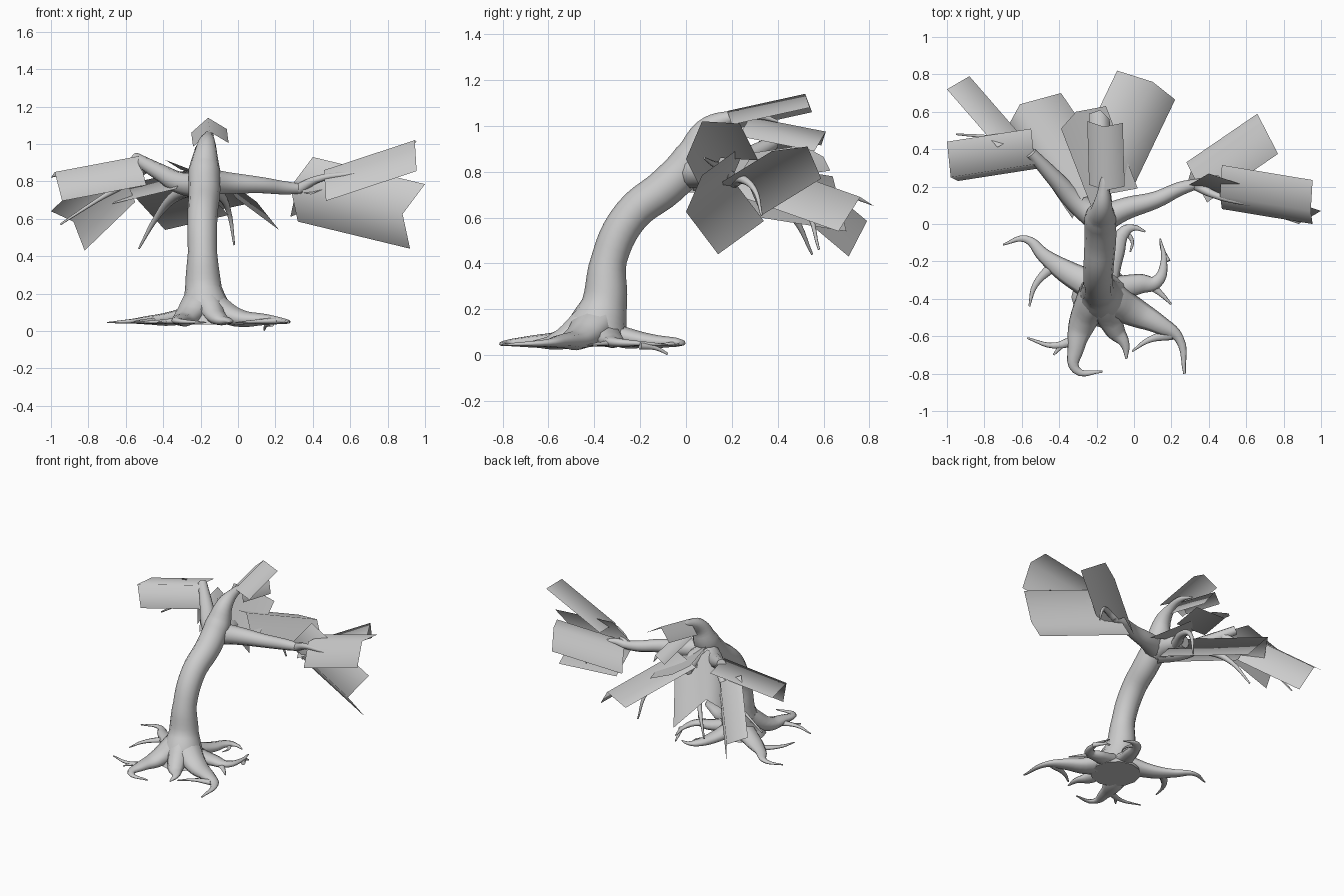
import bpy
from mathutils import Vector

if "Cube" in bpy.data.objects:
    bpy.data.objects.remove(bpy.data.objects["Cube"], do_unlink=True)

# One plain grey for wood and foliage
grey = bpy.data.materials.new("plain_grey")
grey.use_nodes = True
grey.diffuse_color = (.6, .6, .6, 1)
grey.node_tree.nodes["Principled BSDF"].inputs["Base Color"].default_value = grey.diffuse_color


def add_mesh_object(name, mesh):
    mesh.materials.clear()
    mesh.materials.append(grey)
    for polygon in mesh.polygons:
        polygon.use_smooth = True
    part = bpy.data.objects.new(name, mesh)
    bpy.context.collection.objects.link(part)
    return part


def tube(name, points, radii, sides_level=3):
    """Smooth tapering tube; radii is one value per point or a (start, end) pair."""
    last = len(points) - 1
    if len(radii) != len(points):
        start, end = radii
        radii = [end + (start - end) * (1 - index / last) ** 1.25 for index in range(last + 1)]
    curve = bpy.data.curves.new(name, "CURVE")
    curve.dimensions = "3D"
    curve.bevel_depth = 1
    curve.bevel_resolution = sides_level
    curve.resolution_u = 5
    curve.use_fill_caps = True
    spline = curve.splines.new("BEZIER")
    spline.bezier_points.add(last)
    for knot, position, radius in zip(spline.bezier_points, points, radii):
        knot.co = position
        knot.radius = radius
        knot.handle_left_type = knot.handle_right_type = "AUTO"
    helper = bpy.data.objects.new(name + "_path", curve)
    bpy.context.collection.objects.link(helper)
    bpy.context.view_layer.update()
    evaluated = helper.evaluated_get(bpy.context.evaluated_depsgraph_get())
    mesh = bpy.data.meshes.new_from_object(evaluated)
    bpy.data.objects.remove(helper, do_unlink=True)
    return add_mesh_object(name, mesh)


def root(name, points, start, end, rise=0, height=.045):
    """Flattened root; rise lifts its first point up the trunk for a sloping shoulder."""
    last = len(points) - 1
    path = [(x, y, height + start * (1 - index / last) * .5 + (rise if index == 0 else 0))
            for index, (x, y) in enumerate(points)]
    part = tube(name, path, (start, end), sides_level=2)
    for vertex in part.data.vertices:
        vertex.co.z = height + (vertex.co.z - height) * .6


def leaf_card(name, base, tip, first_wing, second_wing):
    """Folded sheet: a straight ridge with one wing on either side."""
    base, tip = Vector(base), Vector(tip)
    first_wing, second_wing = Vector(first_wing), Vector(second_wing)
    corners = [base + first_wing, base, base + second_wing,
               tip + first_wing, tip, tip + second_wing]
    mesh = bpy.data.meshes.new(name)
    mesh.from_pydata(corners, [], [(0, 1, 4, 3), (1, 2, 5, 4)])
    add_mesh_object(name, mesh)


# Leaning trunk with a flared foot, running into the crown limb
tube("trunk",
     [(-.17, -.39, .035), (-.17, -.39, .09), (-.185, -.355, .23), (-.19, -.335, .42),
      (-.19, -.24, .61), (-.18, -.08, .74), (-.18, .03, .86), (-.17, .09, .98),
      (-.16, .19, 1.035), (-.15, .31, 1.045), (-.16, .4, 1.02)],
     [.165, .14, .098, .078, .08, .085, .085, .055, .03, .018, .006], sides_level=4)

# Main limbs
tube("left_limb", [(-.18, .02, .8), (-.05, .08, .79), (.12, .13, .78), (.25, .19, .765), (.36, .22, .76)],
     [.075, .06, .045, .037, .025])
tube("right_limb", [(-.18, .02, .78), (-.3, .11, .79), (-.42, .24, .85), (-.55, .38, .925)],
     [.075, .06, .045, .03])
tube("back_limb", [(-.18, .03, .78), (-.18, .14, .78), (-.2, .28, .75)], [.065, .06, .04])

# Twigs
tube("left_upper_twig", [(.33, .21, .76), (.42, .16, .81), (.6, .11, .84), (.79, .08, .86)], (.03, .005))
tube("left_lower_twig", [(.33, .21, .76), (.43, .24, .77), (.52, .3, .72), (.57, .33, .61)], (.03, .005))
tube("right_tip_twig", [(-.49, .32, .88), (-.6, .42, .79), (-.75, .46, .7), (-.95, .48, .57)], (.03, .005))
tube("right_hanging_twig", [(-.22, .12, .77), (-.35, .34, .71), (-.44, .47, .6), (-.53, .55, .44)], (.045, .005))
tube("back_hanging_twig", [(-.19, .2, .76), (-.1, .38, .73), (-.05, .52, .64), (-.02, .58, .46)], (.04, .005))

# Roots and rootlets, seen as plan paths
root("right_back_root", [(-.2, -.34), (-.37, -.25), (-.48, -.17), (-.58, -.08), (-.7, -.11)], .085, .005, rise=.05)
root("right_back_rootlet", [(-.43, -.22), (-.53, -.33), (-.56, -.44)], .03, .005)
root("right_front_root", [(-.2, -.38), (-.28, -.54), (-.31, -.66), (-.31, -.78), (-.17, -.79)], .1, .006, rise=.15)
root("right_front_rootlet", [(-.31, -.62), (-.43, -.65), (-.57, -.61)], .03, .005)
root("right_front_spur", [(-.38, -.64), (-.43, -.7)], .018, .005)
root("middle_front_root", [(-.17, -.4), (-.1, -.57), (-.05, -.64), (-.04, -.72)], .085, .006, rise=.18)
root("left_front_root", [(-.17, -.38), (0, -.47), (.14, -.54), (.24, -.61), (.27, -.8)], .11, .007, rise=.13)
root("left_front_rootlet", [(.2, -.59), (.08, -.62), (-.01, -.68)], .03, .005)
root("left_side_root", [(-.14, -.36), (.03, -.32), (.12, -.31), (.16, -.2), (.14, -.08)], .075, .005, rise=.05)
root("left_side_rootlet", [(.08, -.32), (.14, -.37), (.2, -.43)], .028, .005)
root("back_root", [(-.16, -.33), (-.1, -.15), (-.05, -.04), (0, -.02), (.06, -.04)], .07, .005, rise=.05)
root("back_rootlet", [(-.05, -.04), (-.01, -.09), (-.02, -.15)], .018, .004)
tube("ground_spur", [(.18, -.2, .04), (.15, -.13, .03), (.14, -.08, .005)], (.016, .005))

# Folded foliage sheets around the limb ends
leaf_card("crown_leaf", (-.15, .18, 1.065), (-.16, .52, 1.14), (-.09, .03, -.08), (.1, .02, -.06))
leaf_card("crown_under_leaf", (-.17, .28, 1.04), (-.18, .61, .975), (-.06, -.02, -.06), (.05, -.05, -.085))
leaf_card("right_low_leaf", (-.61, .48, .845), (-.88, .79, .585), (-.12, -.07, .055), (.06, -.08, -.155))
leaf_card("right_side_leaf", (-.53, .32, .935), (-.98, .25, .85), (-.02, .19, -.03), (.04, -.02, -.155))
leaf_card("right_back_leaf", (-.27, .14, .86), (-.61, .64, .78), (-.06, -.11, -.1), (.22, .06, -.24))
leaf_card("middle_back_leaf", (-.14, .16, .8), (-.31, .6, .865), (-.08, -.09, .05), (.16, .03, -.06))
leaf_card("left_back_leaf", (-.13, .28, .86), (.1, .76, .69), (-.19, .06, -.04), (.12, -.095, -.15))
leaf_card("left_rear_leaf", (.31, .27, .75), (.69, .53, .91), (-.03, .06, -.14), (.08, -.155, -.02))
leaf_card("left_upper_leaf", (.46, .15, .86), (.945, .07, 1.02), (.01, .165, -.01), (.01, -.07, -.165))
leaf_card("left_low_leaf", (.28, .2, .77), (.88, .0, .625), (.12, .07, .16), (.04, .14, -.185))
